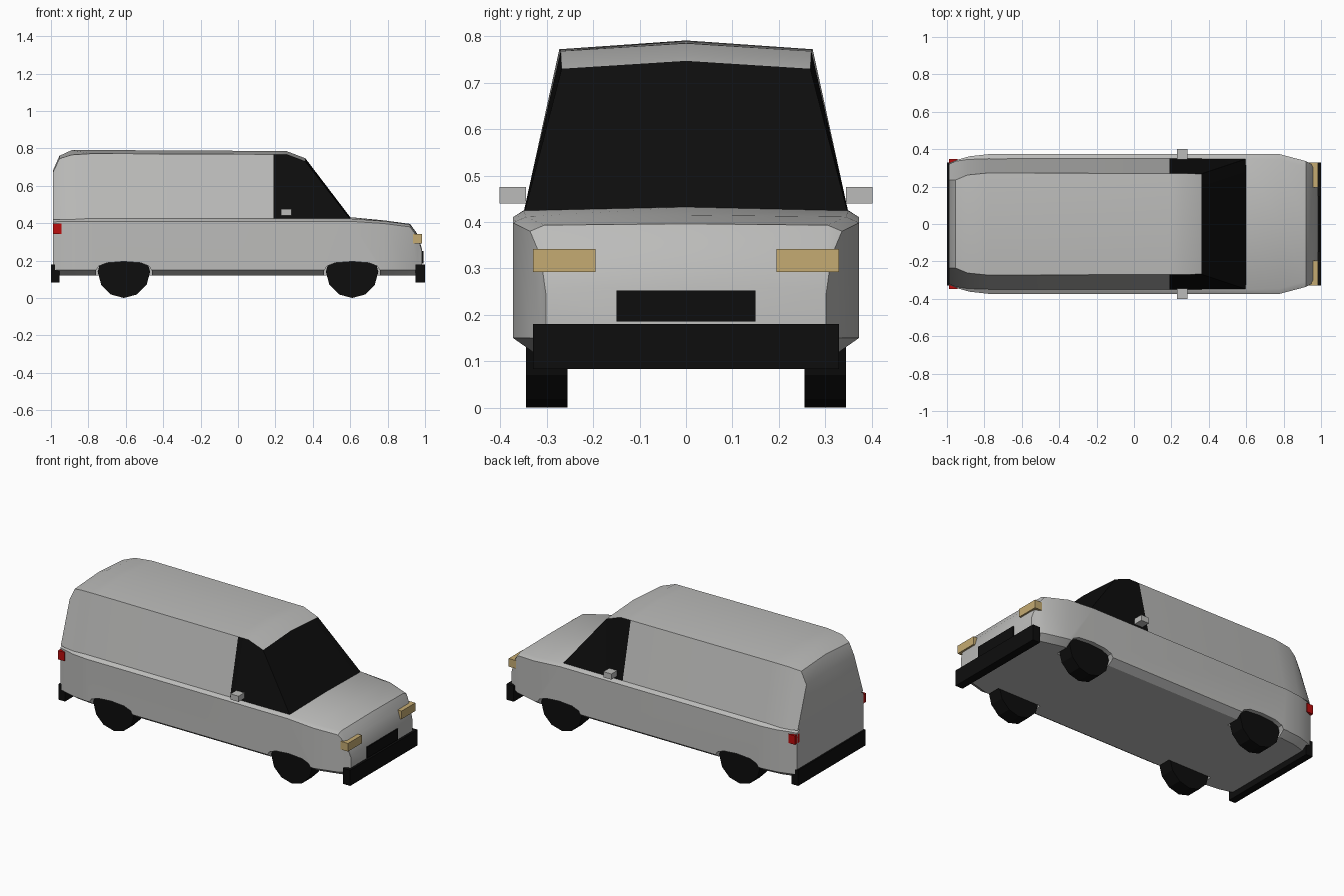
import bpy, bmesh, math

if "Cube" in bpy.data.objects:
    bpy.data.objects.remove(bpy.data.objects["Cube"])

def material(name, r, g, b):
    m = bpy.data.materials.new(name)
    m.diffuse_color = (r, g, b, 1)
    m.use_nodes = True
    m.node_tree.nodes["Principled BSDF"].inputs["Base Color"].default_value = m.diffuse_color
    return m

GREY = material("body grey", 0.50, 0.50, 0.49)
BLACK = material("black", 0.004, 0.004, 0.004)
TAN = material("headlight tan", 0.56, 0.41, 0.17)
RED = material("tail red", 0.50, 0.004, 0.004)

def make(name, bm, *mats):
    bmesh.ops.recalc_face_normals(bm, faces=bm.faces)
    me = bpy.data.meshes.new(name)
    bm.to_mesh(me)
    bm.free()
    ob = bpy.data.objects.new(name, me)
    bpy.context.collection.objects.link(ob)
    for m in mats:
        me.materials.append(m)
    return ob

def smooth(ob, angle=30):
    bpy.ops.object.select_all(action='DESELECT')
    ob.select_set(True)
    bpy.context.view_layer.objects.active = ob
    bpy.ops.object.shade_smooth_by_angle(angle=math.radians(angle))

def loft(sections):
    """Skin a row of (x, half profile) sections, mirrored in y."""
    bm = bmesh.new()
    rings = []
    for x, half in sections:
        pts = half + [(-y, z) for y, z in reversed(half) if y > 0]
        rings.append([bm.verts.new((x, y, z)) for y, z in pts])
    n = len(rings[0])
    for a, b in zip(rings, rings[1:]):
        for i in range(n):
            j = (i + 1) % n
            bm.faces.new((a[i], a[j], b[j], b[i]))
    bm.faces.new(rings[0])
    bm.faces.new(rings[-1])
    bmesh.ops.remove_doubles(bm, verts=bm.verts, dist=0.0005)
    return bm

def box(name, x, y, z, mat):
    bm = bmesh.new()
    bmesh.ops.create_cube(bm, size=1)
    for v in bm.verts:
        for k, (lo, hi) in enumerate((x, y, z)):
            v.co[k] = lo if v.co[k] < 0 else hi
    return make(name, bm, mat)

def prism(name, outline, y0, y1, mat):
    bm = bmesh.new()
    f = bm.faces.new([bm.verts.new((x, y0, z)) for x, z in outline])
    ext = bmesh.ops.extrude_face_region(bm, geom=[f])
    for v in ext["geom"]:
        if isinstance(v, bmesh.types.BMVert):
            v.co.y = y1
    return make(name, bm, mat)

# lower body with bonnet: x, half width, side top, shoulder y, shoulder z, middle z
lower = [(-0.99, .325, .405, .300, .420, .42), (-0.95, .342, .41, .32, .423, .425),
         (-0.88, .362, .41, .338, .425, .425), (-0.78, .373, .41, .35, .425, .425),
         (0.60, .373, .41, .35, .424, .432), (0.78, .373, .398, .345, .411, .415),
         (0.92, .336, .380, .305, .393, .396), (0.96, .313, .325, .300, .338, .341),
         (0.985, .302, .245, .295, .255, .257)]
body = make("lower_body", loft([
    (x, [(0, .12), (w - .043, .12), (w, .15), (w, s), (ys, zs), (0, zc)])
    for x, w, s, ys, zs, zc in lower]), GREY)

# wheels and wheel arches
for px, xname in ((-0.61, "rear"), (0.61, "front")):
    for s, side in ((1, "left"), (-1, "right")):
        arch = [(-.15, .05), (-.15, .145), (-.135, .17), (-.09, .188), (0, .195),
                (.09, .188), (.135, .17), (.15, .145), (.15, .05)]
        cut = prism("arch_cutter", [(px + a, z) for a, z in arch], s * .25, s * .45, GREY)
        cut.hide_render = True
        mod = body.modifiers.new("arch", 'BOOLEAN')
        mod.operation = 'DIFFERENCE'
        mod.solver = 'EXACT'
        mod.object = cut
        bpy.context.view_layer.objects.active = body
        bpy.ops.object.modifier_apply(modifier=mod.name)
        bpy.data.objects.remove(cut)
        ring = [(px + .14 * math.sin(k * math.pi / 6), .14 - .14 * math.cos(k * math.pi / 6))
                for k in range(12)]
        prism(f"{xname}_{side}_wheel", ring, s * .255, s * .345, BLACK)
smooth(body)

# upper body: x, belt y, roof edge y, roof edge z, roof middle z
upper = [(-0.99, .320, .235, .67, .68), (-0.955, .335, .235, .745, .76),
         (-0.89, .345, .262, .765, .79), (-0.78, .35, .273, .772, .791),
         (0.19, .35, .27, .768, .786), (0.26, .35, .27, .768, .785),
         (0.36, .35, .268, .73, .747), (0.60, .348, .348, .4205, .432)]
bm = loft([(x, [(0, .41), (b, .42), (r, zr), (0, zc)]) for x, b, r, zr, zc in upper])
bm.normal_update()
for f in bm.faces:  # side windows and windscreen
    c = f.calc_center_median()
    if c.z > .43 and (c.x > .37 or (c.x > .2 and abs(c.y) > .2)):
        f.material_index = 1
smooth(make("upper_body", bm, GREY, BLACK))

# bumpers and grille
box("front_bumper", (.95, 1), (-.33, .33), (.083, .18), BLACK)
box("rear_bumper", (-1, -.955), (-.33, .33), (.083, .18), BLACK)
box("grille", (.96, .992), (-.15, .15), (.185, .252), BLACK)

# lights and mirrors on both sides
for s, side in ((1, "left"), (-1, "right")):
    def span(a, b):
        return tuple(sorted((s * a, s * b)))
    box(f"{side}_headlight", (.935, .985), span(.195, .33), (.292, .342), TAN)
    box(f"{side}_tail_light", (-.99, -.945), span(.302, .348), (.342, .397), RED)
    box(f"{side}_mirror", (.23, .285), span(.345, .402), (.44, .475), GREY)
